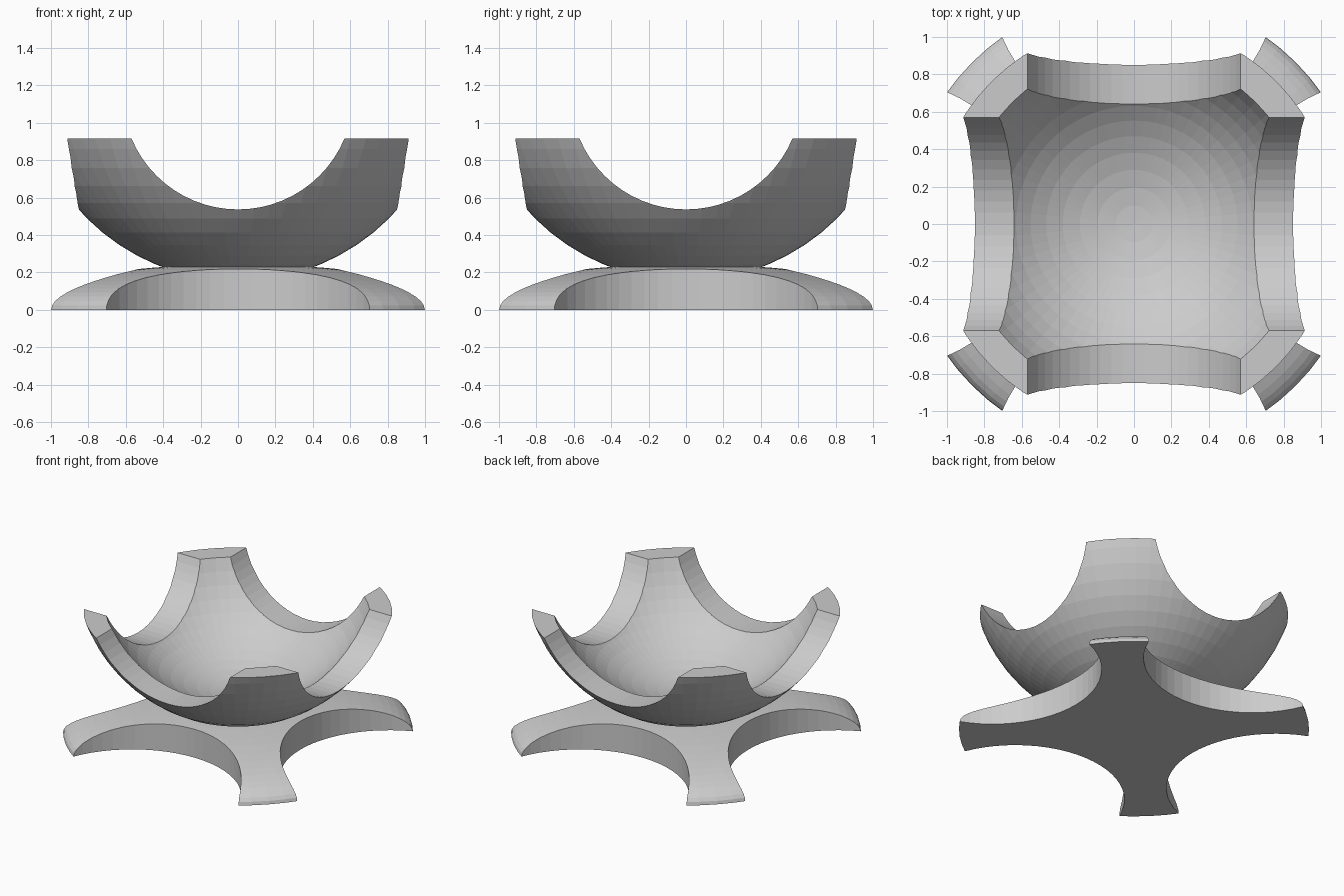
import bpy, bmesh
from math import sin, cos, acos, radians, pi
from mathutils import Matrix, Vector

if "Cube" in bpy.data.objects:
    bpy.data.objects.remove(bpy.data.objects["Cube"], do_unlink=True)

SEGMENTS = 64
STEP = pi / 32

grey = bpy.data.materials.new("plain grey")
grey.use_nodes = True
grey.diffuse_color = (0.6, 0.6, 0.6, 1)
grey.node_tree.nodes["Principled BSDF"].inputs["Base Color"].default_value = (0.6, 0.6, 0.6, 1)


def add_object(name, bm):
    mesh = bpy.data.meshes.new(name)
    bm.to_mesh(mesh)
    bm.free()
    mesh.materials.append(grey)
    obj = bpy.data.objects.new(name, mesh)
    bpy.context.collection.objects.link(obj)
    return obj


def lathe(name, profile):
    """Turn a (radius, height) profile around the z axis."""
    bm = bmesh.new()
    verts = [bm.verts.new((r, 0, z)) for r, z in profile]
    edges = [bm.edges.new(pair) for pair in zip(verts, verts[1:])]
    bmesh.ops.spin(bm, geom=verts + edges, cent=(0, 0, 0), axis=(0, 0, 1),
                   angle=2 * pi, steps=SEGMENTS)
    bmesh.ops.remove_doubles(bm, verts=bm.verts, dist=0.0001)
    bmesh.ops.recalc_face_normals(bm, faces=bm.faces)
    return add_object(name, bm)


def cut_cylinder(target, radius, depth, matrix):
    """Subtract a cylinder and discard the cutter."""
    bm = bmesh.new()
    bmesh.ops.create_cone(bm, cap_ends=True, segments=SEGMENTS, radius1=radius,
                          radius2=radius, depth=depth, matrix=matrix)
    cutter = add_object("cutter", bm)
    cutter.hide_render = True
    mod = target.modifiers.new("notch", "BOOLEAN")
    mod.operation = "DIFFERENCE"
    mod.solver = "EXACT"
    mod.object = cutter
    bpy.context.view_layer.objects.active = target
    bpy.ops.object.modifier_apply(modifier=mod.name)
    bpy.data.objects.remove(cutter, do_unlink=True)


# Bowl: thick spherical shell with a flat rim
CENTRE, RIM = 1.297, 0.917


def bowl_arc(radius):
    end = acos((CENTRE - RIM) / radius)
    angles = [i * STEP for i in range(int(end / STEP) + 1)] + [end]
    return [(radius * sin(a), CENTRE - radius * cos(a)) for a in angles]


bowl = lathe("bowl", bowl_arc(1.1425) + bowl_arc(0.9955)[::-1])

# Round notches through the bowl in both directions
for axis in "XY":
    cut_cylinder(bowl, 0.617, 4,
                 Matrix.Translation((0, 0, 1.154)) @ Matrix.Rotation(pi / 2, 4, axis))

# Base: half of a flattened sphere
dome = [(1.223 * sin(i * STEP), 0.243 * cos(i * STEP)) for i in range(17)]
base = lathe("base", dome[:-1] + [(1.223, 0), (0, 0)])

# Four round side cuts leave the diagonal feet
for turn in range(4):
    spot = Matrix.Rotation(radians(90 * turn), 4, "Z") @ Vector((1.29, 0, 0))
    cut_cylinder(base, 0.762, 2, Matrix.Translation(spot))
